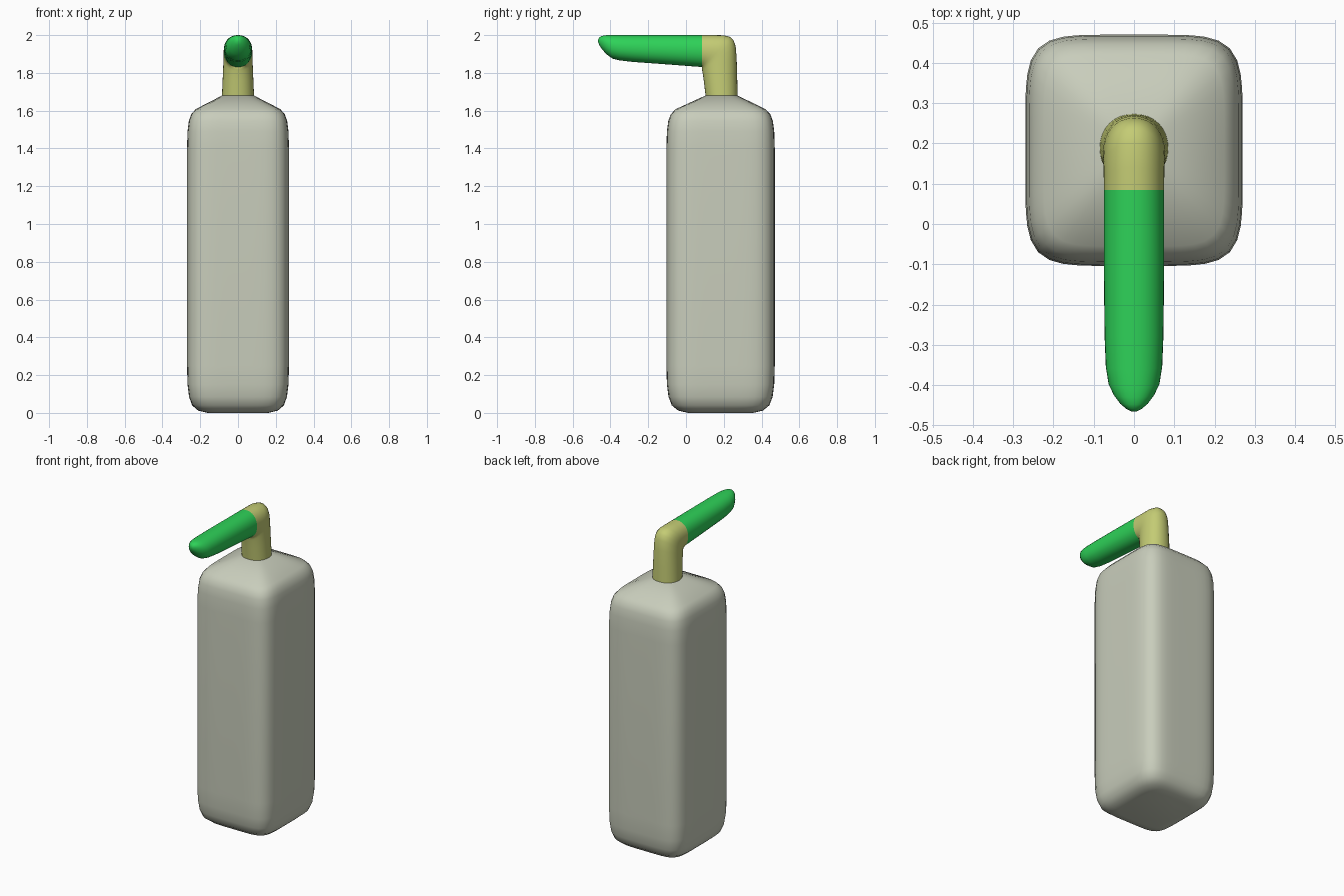
import bpy, bmesh, math
from mathutils import Vector

if "Cube" in bpy.data.objects:
    bpy.data.objects.remove(bpy.data.objects["Cube"])


def material(name, rgb):
    m = bpy.data.materials.new(name)
    m.use_nodes = True
    m.diffuse_color = (*rgb, 1)
    m.node_tree.nodes["Principled BSDF"].inputs["Base Color"].default_value = (*rgb, 1)
    return m


def ring(center, u, v, n, count):
    """Superellipse around center with half-axis vectors u and v, roundness n."""
    pts = []
    for i in range(count):
        a = 2 * math.pi * i / count
        c, s = math.cos(a), math.sin(a)
        r = (abs(c) ** n + abs(s) ** n) ** (-1 / n)
        pts.append(center + u * (r * c) + v * (r * s))
    return pts


def loft(name, rings, mat, cap_start, cap_end, angle):
    """Skin a list of rings into one smooth object."""
    bm = bmesh.new()
    loops = [[bm.verts.new(p) for p in r] for r in rings]
    for a, b in zip(loops, loops[1:]):
        for i in range(len(a)):
            j = (i + 1) % len(a)
            bm.faces.new((a[i], a[j], b[j], b[i]))
    if cap_start:
        bm.faces.new(loops[0][::-1])
    if cap_end:
        bm.faces.new(loops[-1])
    bmesh.ops.recalc_face_normals(bm, faces=bm.faces)
    mesh = bpy.data.meshes.new(name)
    bm.to_mesh(mesh)
    bm.free()
    mesh.materials.append(mat)
    ob = bpy.data.objects.new(name, mesh)
    bpy.context.collection.objects.link(ob)
    bpy.ops.object.select_all(action="DESELECT")
    ob.select_set(True)
    bpy.context.view_layer.objects.active = ob
    bpy.ops.object.shade_smooth_by_angle(angle=math.radians(angle))
    return ob


def tube_rings(sections):
    """Rings from (lower y, lower z, upper y, upper z, half width)."""
    out = []
    for y0, z0, y1, z1, w in sections:
        a, b = Vector((0, y0, z0)), Vector((0, y1, z1))
        out.append(ring((a + b) / 2, Vector((w, 0, 0)), (b - a) / 2, 2.15, 32))
    return out


grey = material("pale grey green", (0.58, 0.61, 0.50))
olive = material("olive yellow", (0.55, 0.60, 0.175))
green = material("bright green", (0.027, 0.64, 0.098))

# Tall square body with soft edges: (scale, height)
profile = [(0.60, 0.0), (0.78, 0.012), (0.90, 0.04), (0.96, 0.085), (0.99, 0.15),
           (1, 0.25), (1, 1.40), (0.99, 1.49), (0.965, 1.545), (0.92, 1.58),
           (0.83, 1.608)]
body = [ring(Vector((0, 0.183, z)), Vector((0.27 * s, 0, 0)), Vector((0, 0.287 * s, 0)), 5.5, 64)
        for s, z in profile]
# Shoulders slope in to the round neck
body.append(ring(Vector((0, 0.188, 1.68)), Vector((0.085, 0, 0)), Vector((0, 0.085, 0)), 2, 64))
loft("body", body, grey, True, True, 50)

# Neck that rises and bends forward
neck = [(0.104, 1.675, 0.273, 1.675, 0.085),
        (0.094, 1.76, 0.271, 1.78, 0.081),
        (0.088, 1.80, 0.268, 1.88, 0.078),
        (0.086, 1.810, 0.263, 1.94, 0.077),
        (0.085, 1.816, 0.252, 1.972, 0.076),
        (0.084, 1.820, 0.234, 1.990, 0.076),
        (0.084, 1.824, 0.20, 1.999, 0.076),
        (0.084, 1.828, 0.14, 2.0, 0.075),
        (0.085, 1.831, 0.085, 2.0, 0.075)]
loft("neck", tube_rings(neck), olive, False, False, 60)

# Lever handle with a rounded, upturned tip
handle = [(0.085, 1.831, 0.085, 2.0, 0.075),
          (-0.10, 1.845, -0.10, 2.0, 0.075),
          (-0.28, 1.858, -0.28, 2.0, 0.073),
          (-0.35, 1.866, -0.36, 2.0, 0.070),
          (-0.39, 1.876, -0.405, 2.0, 0.063),
          (-0.42, 1.898, -0.43, 1.999, 0.050),
          (-0.445, 1.925, -0.448, 1.995, 0.034),
          (-0.459, 1.947, -0.459, 1.988, 0.019),
          (-0.465, 1.962, -0.465, 1.977, 0.007)]
loft("handle", tube_rings(handle), green, False, True, 60)
